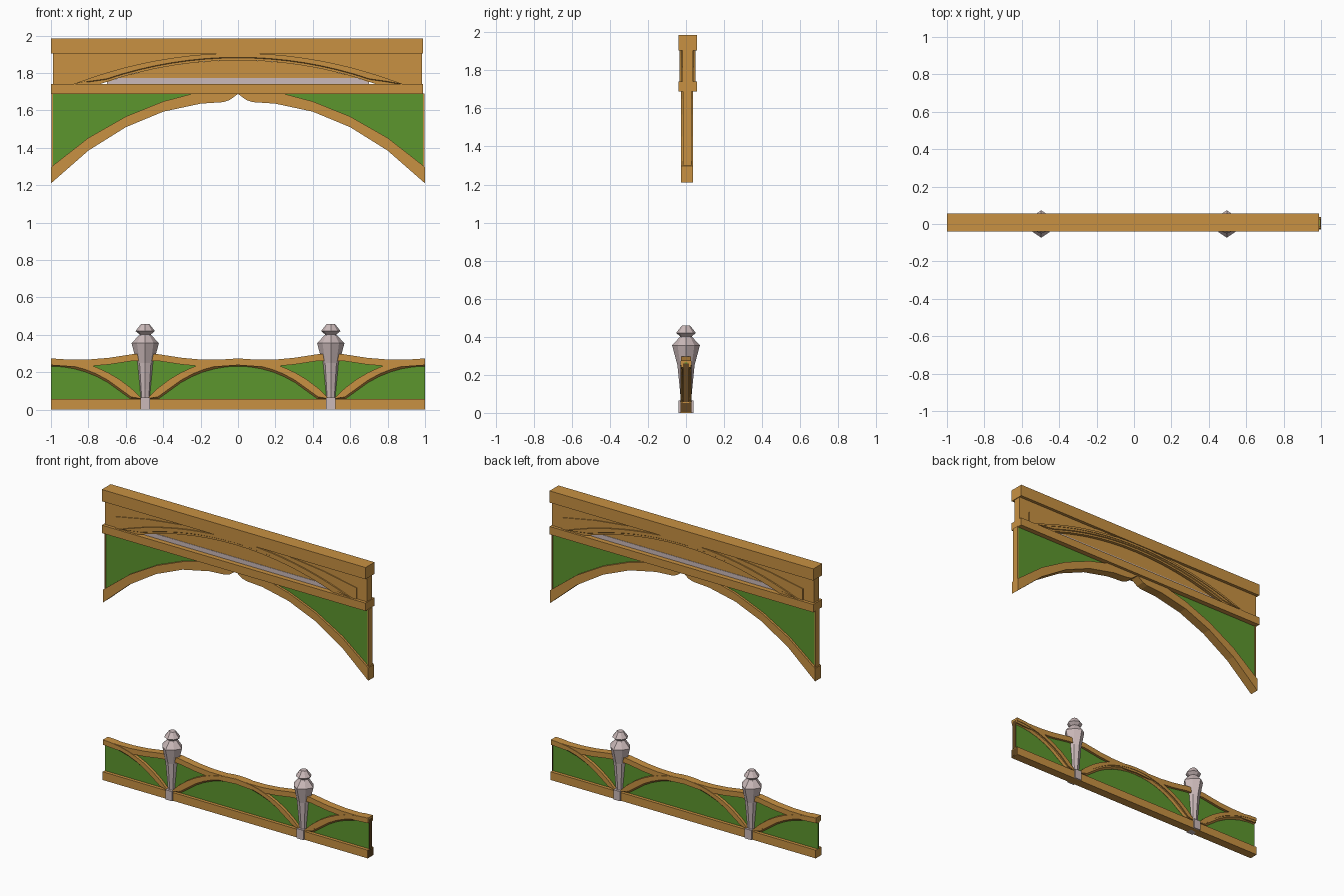
import bpy, bmesh, math

cube = bpy.data.objects.get("Cube")
if cube:
    bpy.data.objects.remove(cube)


def material(name, rgb):
    m = bpy.data.materials.new(name)
    m.use_nodes = True
    m.diffuse_color = (*rgb, 1)
    m.node_tree.nodes["Principled BSDF"].inputs["Base Color"].default_value = (*rgb, 1)
    return m


WOOD = material("warm wood", (0.58, 0.285, 0.055))
GREEN = material("green panel", (0.107, 0.305, 0.027))
STONE = material("pale stone", (0.6, 0.49, 0.49))
DARK = material("dark wood", (0.12, 0.06, 0.015))


def finish(name, bm, mat):
    bmesh.ops.recalc_face_normals(bm, faces=bm.faces)
    me = bpy.data.meshes.new(name)
    bm.to_mesh(me)
    bm.free()
    me.materials.append(mat)
    ob = bpy.data.objects.new(name, me)
    bpy.context.collection.objects.link(ob)
    return ob


def loft(name, rings, mat):
    """Skin a list of equal closed rings and cap both ends."""
    bm = bmesh.new()
    vs = [[bm.verts.new(p) for p in ring] for ring in rings]
    n = len(vs[0])
    for a, b in zip(vs, vs[1:]):
        for i in range(n):
            j = (i + 1) % n
            bm.faces.new((a[i], a[j], b[j], b[i]))
    bm.faces.new(vs[0])
    bm.faces.new(vs[-1])
    return finish(name, bm, mat)


def band(name, xs, low, high, half, mat, yc=0.0, chamfer=0.0):
    """Solid strip along x between two curves, with optional bevelled lower edges."""
    rings = []
    for x in xs:
        lo, hi = low(x), high(x)
        hi = max(hi, lo + 0.001)
        c = min(chamfer, (hi - lo) * 0.8)
        sec = [(-half, hi), (half, hi), (half, lo + c)]
        if chamfer:
            sec += [(half * 0.4, lo), (-half * 0.4, lo)]
        sec.append((-half, lo + c))
        rings.append([(x, yc + y, z) for y, z in sec])
    return loft(name, rings, mat)


def flat(z):
    return lambda x: z


def span(a, b, n=1):
    return [a + (b - a) * i / n for i in range(n + 1)]


def arc(cx, half_w, base, top):
    """Circular arch curve, held at its base outside the span."""
    rise = top - base
    r = (half_w ** 2 + rise ** 2) / (2 * rise)

    def f(x):
        d = min(abs(x - cx), half_w)
        return top - r + math.sqrt(r * r - d * d)
    return f


def poly(pts):
    """Symmetric curve through points given for positive x."""
    def f(x):
        x = abs(x)
        for (a, za), (b, zb) in zip(pts, pts[1:]):
            if x <= b:
                return za + (zb - za) * (x - a) / (b - a)
        return pts[-1][1]
    return f


def mirrored(xs):
    return sorted(set([-x for x in xs] + list(xs)))


# ---- Upper beam and rail ----
YC = 0.0085
band("top_beam", (-1, 0.99), flat(1.905), flat(1.985), 0.048, WOOD, YC)
band("middle_rail", (-1, 0.99), flat(1.688), flat(1.742), 0.048, WOOD, YC)

# ---- Fascia between the beams, with a shallow arched recess ----
opening = arc(0, 0.74, 1.74, 1.868)
moulding = arc(0, 0.88, 1.74, 1.906)
band("fascia", [-0.99] + span(-0.74, 0.74, 16) + [0.985], opening, flat(1.906),
     0.027, WOOD, YC)
shoulder = poly([(0, 1.906), (0.32, 1.906), (0.66, 1.866), (0.91, 1.818)])
band("raised_fascia", mirrored([0.91, 0.74, 0.66, 0.56, 0.44, 0.32, 0.2, 0.1, 0]),
     opening, shoulder, 0.033, WOOD, YC)
band("arch_moulding", span(-0.88, 0.88, 20), opening, moulding, 0.038, WOOD, YC, 0.016)
band("arch_moulding_edge", span(-0.88, 0.88, 20),
     lambda x: max(1.74, moulding(x) - 0.014), moulding, 0.042, WOOD, YC)
band("recess_panel", span(-0.7, 0.7, 12), flat(1.74), opening, 0.012, WOOD, YC)
band("recess_strip", (-0.7, -0.64, 0.64, 0.7), flat(1.741),
     poly([(0, 1.772), (0.64, 1.772), (0.7, 1.75)]), 0.0145, STONE, YC)

# ---- Large lower arch with a central cusp ----
ARCH_Y = 0.006
under = poly([(0, 1.688), (0.045, 1.655), (0.08, 1.644), (0.2, 1.636), (0.4, 1.593),
              (0.6, 1.51), (0.8, 1.385), (1, 1.21)])
over = poly([(0, 1.7), (0.24, 1.69), (0.4, 1.648), (0.6, 1.567), (0.8, 1.453), (1, 1.297)])
stations = mirrored([0, 0.045, 0.08, 0.2, 0.24, 0.4, 0.6, 0.7, 0.8, 0.9, 1])
band("great_arch", stations, under, over, 0.031, WOOD, ARCH_Y)
for side, word in ((1, "left"), (-1, "right")):
    xs = [side * x for x in (0.24, 0.4, 0.6, 0.8, 0.992)]
    band("spandrel_" + word, xs, over, flat(1.69), 0.016, GREEN, ARCH_Y)
    band("spandrel_end_" + word, (side * 0.99, side * 0.996), flat(1.29), flat(1.69),
         0.022, WOOD, ARCH_Y)

# ---- Railing: base, infill and swept cap ----
crest = poly([(0, 0.274), (0.1, 0.267), (0.2, 0.268), (0.3, 0.277), (0.43, 0.297),
              (0.56, 0.297), (0.69, 0.277), (0.8, 0.268), (0.9, 0.267), (1, 0.274)])
crest_xs = mirrored([0, 0.1, 0.2, 0.3, 0.43, 0.56, 0.69, 0.8, 0.9, 1])
band("railing_base", (-1, 1), flat(0), flat(0.056), 0.03, WOOD)
band("railing_infill", crest_xs, flat(0.05), lambda x: crest(x) - 0.01, 0.008, GREEN)
band("railing_cap", crest_xs, lambda x: crest(x) - 0.036, crest, 0.025, WOOD)
band("base_end", (1, 1.001), flat(0.004), flat(0.052), 0.026, DARK)
band("infill_end", (1, 1.001), flat(0.056), flat(0.26), 0.016, DARK)

# ---- Railing arches: one full arch and a half arch at each end ----
for name, cx, a, b in (("middle", 0, -0.49, 0.49), ("left", 1, 0.51, 1),
                       ("right", -1, -1, -0.51)):
    outer = arc(cx, 0.49, 0.055, 0.273)
    middle = arc(cx, 0.445, 0.055, 0.252)
    inner = arc(cx, 0.415, 0.055, 0.232)
    n = 16 if cx == 0 else 8
    band("railing_arch_" + name, span(a, b, n), middle, outer, 0.028, WOOD)
    band("railing_arch_lining_" + name, span(a, b, n), inner,
         lambda x: middle(x) + 0.004, 0.022, WOOD, 0, 0.013)

# ---- Faceted posts: height, radius, scale of diagonal corners ----
PROFILE = ((0.06, 0.027, 1), (0.11, 0.031, 1), (0.25, 0.045, 0.95), (0.355, 0.073, 0.85),
           (0.395, 0.036, 1), (0.402, 0.03, 1), (0.42, 0.052, 0.95), (0.458, 0.022, 1))
for side, word in ((1, "left"), (-1, "right")):
    px = side * 0.496
    rings = []
    for z, r, diag in PROFILE:
        ring = []
        for i in range(8):
            t, q = math.pi * i / 4, r * (diag if i % 2 else 1)
            ring.append((px + q * math.cos(t), q * math.sin(t), z))
        rings.append(ring)
    loft("post_" + word, rings, STONE)
    band("post_foot_" + word, (px - 0.025, px + 0.025), flat(0), flat(0.066), 0.04, STONE)
